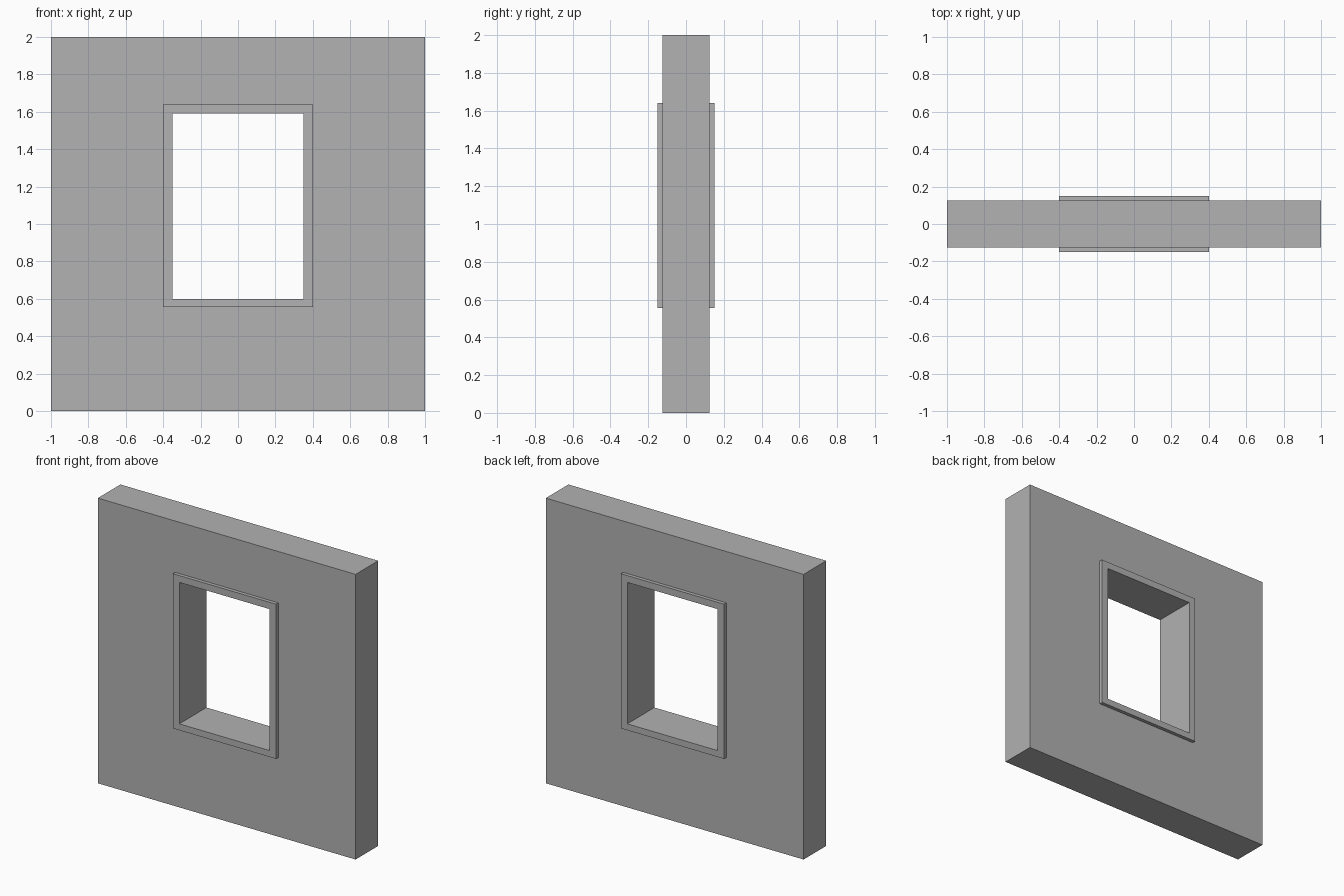
import bpy
import bmesh

default = bpy.data.objects.get("Cube")
if default:
    bpy.data.objects.remove(default, do_unlink=True)

grey = bpy.data.materials.new("plain_grey")
grey.use_nodes = True
colour = (0.445, 0.445, 0.445, 1)
grey.diffuse_color = colour
grey.node_tree.nodes["Principled BSDF"].inputs["Base Color"].default_value = colour


def rectangle(half_width, bottom, top):
    return [(-half_width, bottom), (half_width, bottom),
            (half_width, top), (-half_width, top)]


def make_ring(name, outer, inner, depth):
    """Rectangular panel with a rectangular opening, centred on y = 0."""
    bm = bmesh.new()

    def loop(points, y):
        return [bm.verts.new((x, y, z)) for x, z in points]

    # Four loops around the section: outer front, inner front, inner back, outer back
    loops = [loop(outer, -depth / 2), loop(inner, -depth / 2),
             loop(inner, depth / 2), loop(outer, depth / 2)]
    for i, a in enumerate(loops):
        b = loops[(i + 1) % len(loops)]
        for j in range(4):
            k = (j + 1) % 4
            bm.faces.new((a[j], a[k], b[k], b[j]))
    bmesh.ops.recalc_face_normals(bm, faces=bm.faces)
    mesh = bpy.data.meshes.new(name)
    bm.to_mesh(mesh)
    bm.free()
    mesh.materials.append(grey)
    obj = bpy.data.objects.new(name, mesh)
    bpy.context.collection.objects.link(obj)
    return obj


frame_edge = rectangle(0.4, 0.555, 1.64)
opening = rectangle(0.35, 0.6, 1.592)

# Wall panel, cut out to take the frame
make_ring("wall", rectangle(1, 0, 2), frame_edge, 0.25)

# Window frame, standing proud of the wall on both sides
make_ring("window_frame", frame_edge, opening, 0.3)
